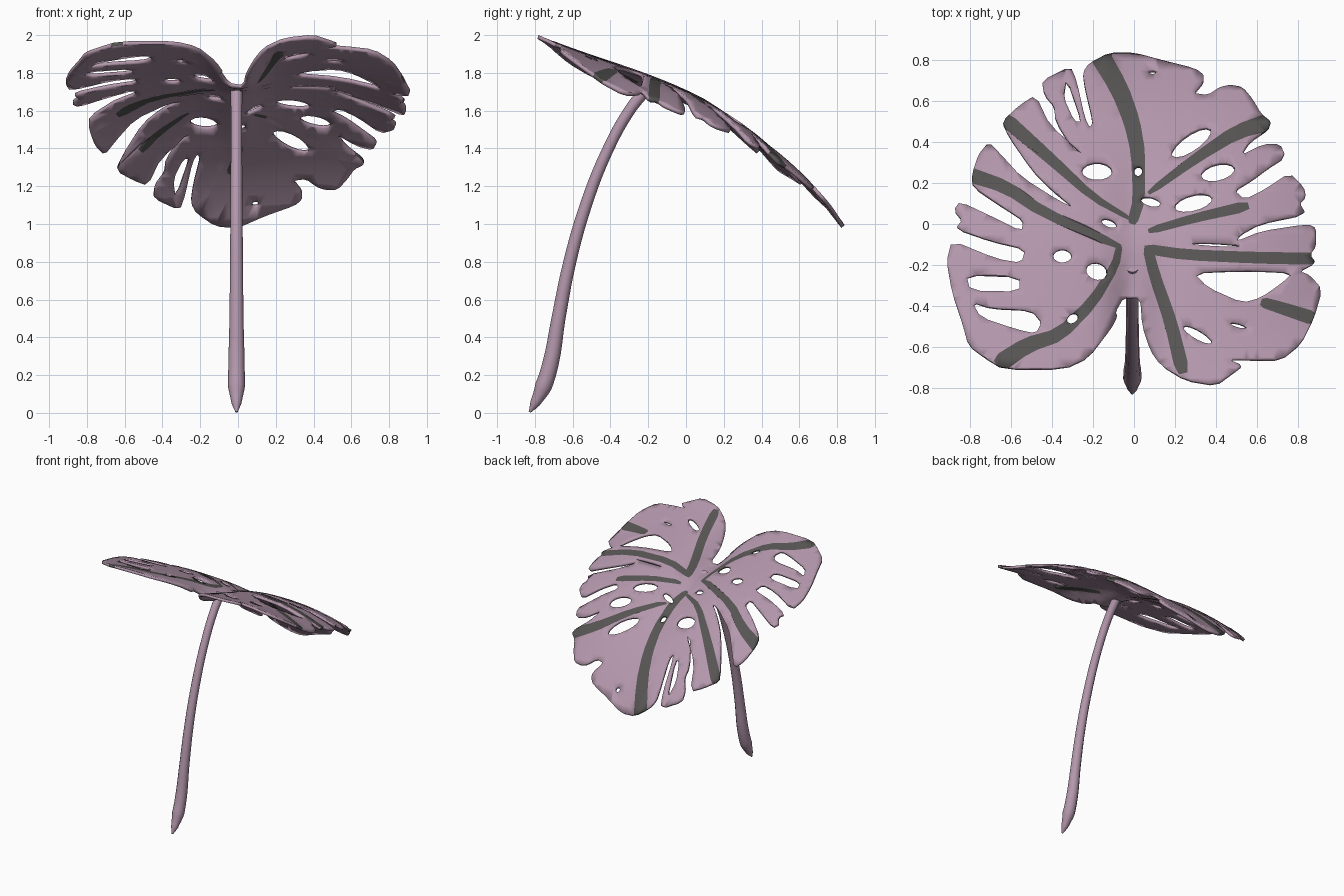
import bpy, bmesh, math
from mathutils import Vector
from mathutils.geometry import delaunay_2d_cdt

if "Cube" in bpy.data.objects:
    bpy.data.objects.remove(bpy.data.objects["Cube"])


def material(name, rgb):
    m = bpy.data.materials.new(name)
    m.diffuse_color = (*rgb, 1)
    m.use_nodes = True
    m.node_tree.nodes["Principled BSDF"].inputs["Base Color"].default_value = m.diffuse_color
    return m


pink = material("dusty_pink", (0.45, 0.31, 0.41))
dark = material("vein_grey", (0.094, 0.090, 0.088))

# Leaf outline seen from above, right half (front notch to back tip), with the slits
right_edge = [
    (.03, -.36), (.04, -.5), (.08, -.62), (.13, -.69), (.25, -.76), (.4, -.785), (.49, -.72), (.53, -.69),
    (.46, -.66), (.57, -.66), (.72, -.66), (.82, -.58), (.88, -.46), (.92, -.32), (.86, -.25), (.81, -.23),
    (.89, -.19), (.86, -.15), (.89, -.11), (.89, -.02), (.85, 0), (.62, -.035), (.5, -.085), (.52, -.05),
    (.62, .005), (.84, .05), (.81, .1), (.84, .13), (.83, .18), (.76, .25), (.64, .17), (.54, .12),
    (.49, .165), (.58, .22), (.66, .28), (.74, .33), (.715, .39), (.63, .39), (.52, .335), (.57, .41),
    (.66, .47), (.67, .5), (.62, .54), (.58, .61), (.53, .67), (.47, .68), (.42, .67), (.36, .63),
    (.29, .64), (.34, .7), (.34, .73), (.3, .76), (.14, .80), (0, .838)]
# Left half (back tip to front notch)
left_edge = [
    (-.12, .838), (-.22, .785), (-.25, .74), (-.24, .67), (-.2, .5), (-.215, .47), (-.24, .52), (-.28, .70),
    (-.31, .77), (-.45, .7), (-.44, .64), (-.39, .58), (-.385, .51), (-.3, .37), (-.24, .34), (-.41, .48),
    (-.48, .63), (-.56, .58), (-.645, .5), (-.62, .45), (-.5, .27), (-.4, .17), (-.29, .08), (-.36, .11),
    (-.55, .23), (-.65, .34), (-.71, .4), (-.76, .34), (-.79, .25), (-.79, .19), (-.63, .08), (-.54, .02),
    (-.55, -.035), (-.68, .03), (-.85, .11), (-.88, .07), (-.84, .02), (-.87, -.02), (-.7, -.08),
    (-.53, -.12), (-.55, -.19), (-.67, -.17), (-.89, -.08), (-.915, -.18), (-.89, -.33), (-.84, -.48),
    (-.81, -.59), (-.73, -.65), (-.64, -.705), (-.34, -.705), (-.22, -.65), (-.11, -.51), (-.08, -.45),
    (-.09, -.43), (-.05, -.36)]
# Angular holes
slots = [
    [(.29, -.235), (.36, -.31), (.53, -.385), (.62, -.36), (.72, -.29), (.78, -.235), (.55, -.225)],
    [(-.82, -.245), (-.56, -.255), (-.56, -.33), (-.8, -.325)],
    [(-.79, -.38), (-.7, -.41), (-.5, -.42), (-.45, -.48), (-.48, -.535), (-.57, -.515), (-.75, -.455)],
    [(-.33, .72), (-.255, .5), (-.29, .5), (-.345, .62)]]
# Round holes: x, y, half length, half width, turn in degrees
ovals = [
    (-.35, -.155, .045, .033, 0), (-.18, -.23, .055, .042, -15), (-.3, -.46, .03, .022, 40),
    (-.18, .26, .075, .045, 0), (-.12, .005, .04, .02, -20), (.02, .26, .02, .025, 0),
    (.08, .11, .05, .022, -15), (.28, .4, .115, .042, 35), (.41, .255, .085, .042, 15),
    (.29, .105, .095, .04, 15), (.31, -.54, .08, .022, -30), (.51, -.495, .04, .01, -15),
    (.09, .745, .018, .012, 0), (.4, -.1, .12, .008, -3)]
# Veins: start width, end width, path from tip to leaf centre
veins = [
    (.10, .05, [(-.2, .88), (-.07, .66), (-.01, .5), (.02, .35), (.025, .12), (-.01, 0)]),
    (.075, .02, [(-.65, .53), (-.42, .33), (-.2, .13), (-.01, .02)]),
    (.075, .04, [(-.83, .25), (-.62, .18), (-.45, .06), (-.07, -.11)]),
    (.09, .03, [(-.67, -.69), (-.52, -.59), (-.36, -.54), (-.2, -.38), (-.09, -.2), (-.07, -.10)]),
    (.07, .05, [(.24, -.73), (.18, -.48), (.1, -.25), (.065, -.11)]),
    (.06, .05, [(.92, -.17), (.6, -.165), (.25, -.15), (.05, -.12)]),
    (.055, .035, [(.56, .09), (.3, .03), (.07, -.035)]),
    (.09, .03, [(.70, .51), (.5, .45), (.3, .32), (.07, .15)]),
    (.07, .05, [(.89, -.465), (.72, -.41), (.62, -.38)])]
# Shorter stretches where the vein also shows on the underside
under_veins = [
    (.06, .035, [(.22, -.63), (.18, -.48), (.1, -.25)]),
    (.055, .03, [(-.64, .185), (-.45, .06), (-.12, -.09)]),
    (.055, .02, [(-.52, .42), (-.42, .33), (-.26, .185)]),
    (.05, .04, [(-.04, .59), (-.01, .5), (.01, .4)]),
    (.03, .02, [(.15, .21), (.08, .157)])]


def rounded(poly):
    """Cut every corner once to soften a polygon."""
    out = []
    for a, b in zip(poly, poly[1:] + poly[:1]):
        a, b = Vector(a), Vector(b)
        out += [a.lerp(b, .2), a.lerp(b, .8)]
    return out


def oval(cx, cy, rx, ry, turn, n=14):
    t = math.radians(turn)
    pts = []
    for i in range(n):
        u, v = rx * math.cos(i * math.tau / n), ry * math.sin(i * math.tau / n)
        pts.append(Vector((cx + u * math.cos(t) - v * math.sin(t), cy + u * math.sin(t) + v * math.cos(t))))
    return pts


def ribbon(w0, w1, path):
    """Tapered strip polygon along a path."""
    p = [Vector(q) for q in path]
    left, right = [], []
    for i, q in enumerate(p):
        d = (p[min(i + 1, len(p) - 1)] - p[max(i - 1, 0)]).normalized()
        w = (w0 + (w1 - w0) * i / (len(p) - 1)) / 2
        side = Vector((-d.y, d.x)) * w
        left.append(q + side)
        right.append(q - side)
    return rounded(left + right[::-1])


def inside(p, poly):
    hit = False
    for a, b in zip(poly, poly[1:] + poly[:1]):
        if (a.y > p.y) != (b.y > p.y) and p.x < a.x + (p.y - a.y) * (b.x - a.x) / (b.y - a.y):
            hit = not hit
    return hit


def clamp(t):
    return max(0, min(1, t))


def height(x, y):
    """Arched blade: droops to the back, folded along the front middle."""
    z = 1.685 - .465 * y - .305 * y * y - .24 * y ** 3
    z += .025 * math.sin(clamp(abs(x) / .9) * math.pi) + .05 * clamp((y - .45) / .38)
    fold = .03 * clamp((.5 - y) / .4) + .06 * clamp((-.1 - y) / .25)
    z -= fold * math.exp(-(x / .11) ** 2)
    if x > 0:
        z -= .10 * (x / .88) ** 3 * clamp((y + .8) / .4)
    else:
        z -= .07 * (x / .6) ** 2 * clamp((y - .1) / .4)
    return z


# Leaf blade: triangulate outline, holes, veins and a filling grid together
outline = rounded(right_edge + left_edge)
holes = [rounded(s) for s in slots] + [oval(*o) for o in ovals]
strips = [ribbon(*v) for v in veins]
under_strips = [ribbon(*v) for v in under_veins]
pts, edges = [], []
for poly in [outline] + holes + strips + under_strips:
    k, n = len(pts), len(poly)
    pts += poly
    edges += [(k + i, k + (i + 1) % n) for i in range(n)]
for i in range(-18, 19):
    for j in range(-17, 18):
        pts.append(Vector((i * .05 + .025 * (j % 2), j * .05)))
flat, _, tris, *_ = delaunay_2d_cdt(pts, edges, [], 0, 1e-5)

bm = bmesh.new()
vs = [bm.verts.new((p.x, p.y, height(p.x, p.y))) for p in flat]
for t in tris:
    c = sum((flat[i] for i in t), Vector((0, 0))) / len(t)
    if inside(c, outline) and not any(inside(c, h) for h in holes):
        f = bm.faces.new([vs[i] for i in t])
        if any(inside(c, s) for s in strips):
            f.material_index = 2 if any(inside(c, s) for s in under_strips) else 1
bmesh.ops.delete(bm, geom=[v for v in bm.verts if not v.link_faces], context='VERTS')
bm.normal_update()
mesh = bpy.data.meshes.new("leaf_blade")
bm.to_mesh(mesh)
bm.free()
leaf = bpy.data.objects.new("leaf_blade", mesh)
bpy.context.collection.objects.link(leaf)
# Slots 0-2 colour the top, 3-5 the matching underside
for m in (pink, dark, dark, pink, pink, dark):
    mesh.materials.append(m)
thick = leaf.modifiers.new("thickness", 'SOLIDIFY')
thick.thickness = .02
thick.offset = -1
thick.material_offset = 3

# Stem: curved tapering tube with a pointed foot (y, z, radius)
stem_path = [
    (-.828, .004, .006), (-.80, .05, .026), (-.755, .14, .045), (-.715, .27, .043), (-.675, .5, .037),
    (-.615, .8, .034), (-.53, 1.1, .032), (-.42, 1.38, .030), (-.3, 1.6, .030), (-.21, 1.715, .032)]
curve = bpy.data.curves.new("stem", 'CURVE')
curve.dimensions = '3D'
curve.bevel_depth = 1
curve.bevel_resolution = 4
curve.use_fill_caps = True
sp = curve.splines.new('BEZIER')
sp.resolution_u = 5
sp.bezier_points.add(len(stem_path) - 1)
for bp, (y, z, r) in zip(sp.bezier_points, stem_path):
    bp.co = (-.008, y, z)
    bp.radius = r
    bp.handle_left_type = bp.handle_right_type = 'AUTO'
curve.materials.append(pink)
stem = bpy.data.objects.new("stem", curve)
bpy.context.collection.objects.link(stem)
bpy.context.view_layer.objects.active = stem
stem.select_set(True)
bpy.ops.object.convert(target='MESH')

# Smooth shading with sharp rims
for ob in (leaf, bpy.data.objects["stem"]):
    bpy.ops.object.select_all(action='DESELECT')
    ob.select_set(True)
    bpy.context.view_layer.objects.active = ob
    bpy.ops.object.shade_smooth_by_angle(angle=math.radians(40))
